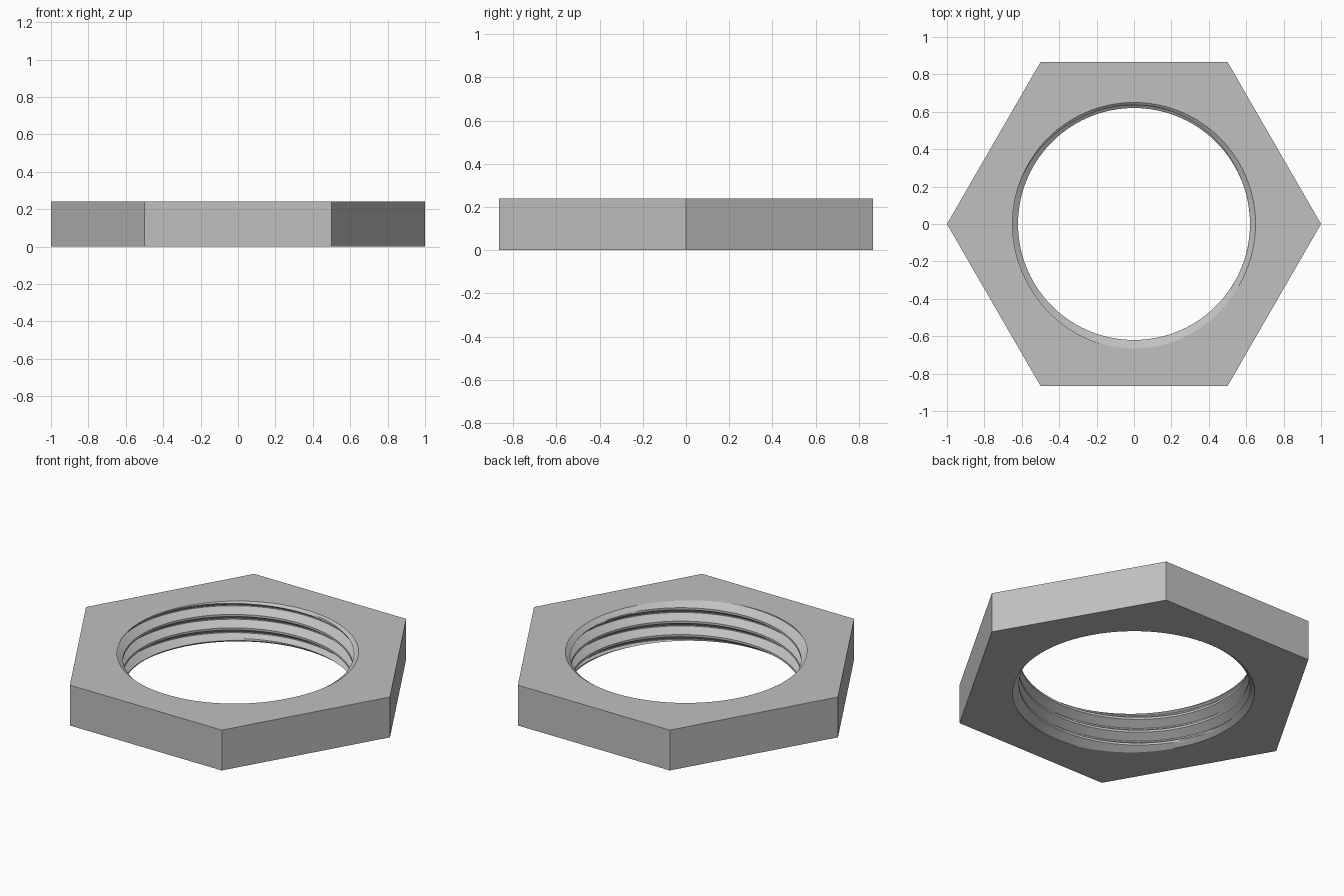
import bpy, bmesh
from math import cos, sin, tau, radians

cube = bpy.data.objects.get("Cube")
if cube:
    bpy.data.objects.remove(cube, do_unlink=True)

HEIGHT = 0.24
PITCH = 0.08
CREST, ROOT = 0.62, 0.665      # inner and outer thread radii
LIP = 0.65                     # radius of the chamfered rims
STEPS = 120
# One thread period: (fraction of pitch, radius), starting mid root
PERIOD = [(0, ROOT), (0.04, ROOT), (0.42, CREST), (0.58, CREST), (0.96, ROOT), (1, ROOT)]
SUB = 3

steel = bpy.data.materials.new("steel grey")
steel.use_nodes = True
grey = (0.53, 0.53, 0.53, 1)
steel.diffuse_color = grey
steel.node_tree.nodes["Principled BSDF"].inputs["Base Color"].default_value = grey


def hole_radius(z, shift):
    """Thread profile at a height, widened by the rim chamfers."""
    t = ((z - shift) / PITCH) % 1
    for (a, ra), (b, rb) in zip(PERIOD, PERIOD[1:]):
        if a <= t <= b:
            thread = ra + (rb - ra) * (t - a) / (b - a)
            break
    return max(thread, LIP - 1.4 * min(z, HEIGHT - z))


# Heights that follow the thread through several turns
fractions = []
for (a, _), (b, _) in zip(PERIOD, PERIOD[1:]):
    fractions += [a + (b - a) * i / SUB for i in range(SUB)]
levels = [(turn + f) * PITCH for turn in range(-5, 6) for f in fractions]

bm = bmesh.new()

# Threaded hole: columns of points rising along the helix
columns = []
for i in range(STEPS + 1):
    angle = tau * i / STEPS
    shift = HEIGHT + PITCH * (angle / tau - 0.75)
    column = []
    for level in levels:
        z = min(max(level + shift, 0), HEIGHT)
        r = hole_radius(z, shift)
        column.append(bm.verts.new((r * cos(angle), r * sin(angle), z)))
    columns.append(column)
for left, right in zip(columns, columns[1:]):
    for k in range(len(levels) - 1):
        bm.faces.new((left[k], left[k + 1], right[k + 1], right[k]))
bmesh.ops.remove_doubles(bm, verts=bm.verts[:], dist=0.0001)
bmesh.ops.dissolve_degenerate(bm, edges=bm.edges[:], dist=0.0001)
for face in bm.faces:
    face.smooth = True

# Six outer walls
corners = [(cos(tau * i / 6), sin(tau * i / 6)) for i in range(6)]
low = [bm.verts.new((x, y, 0)) for x, y in corners]
high = [bm.verts.new((x, y, HEIGHT)) for x, y in corners]
for i in range(6):
    j = (i + 1) % 6
    bm.faces.new((low[i], low[j], high[j], high[i]))

# Flat faces between the hexagon and the hole
for z, up in ((0, -1), (HEIGHT, 1)):
    rim = [e for e in bm.edges if e.is_boundary
           and all(abs(v.co.z - z) < 0.0005 for v in e.verts)]
    bmesh.ops.triangle_fill(bm, edges=rim, use_beauty=True, normal=(0, 0, up))
bmesh.ops.recalc_face_normals(bm, faces=bm.faces[:])

mesh = bpy.data.meshes.new("hex_nut")
bm.to_mesh(mesh)
bm.free()
mesh.materials.append(steel)
nut = bpy.data.objects.new("hex_nut", mesh)
bpy.context.collection.objects.link(nut)
bpy.context.view_layer.objects.active = nut
nut.select_set(True)
bpy.ops.object.shade_smooth_by_angle(angle=radians(25))
